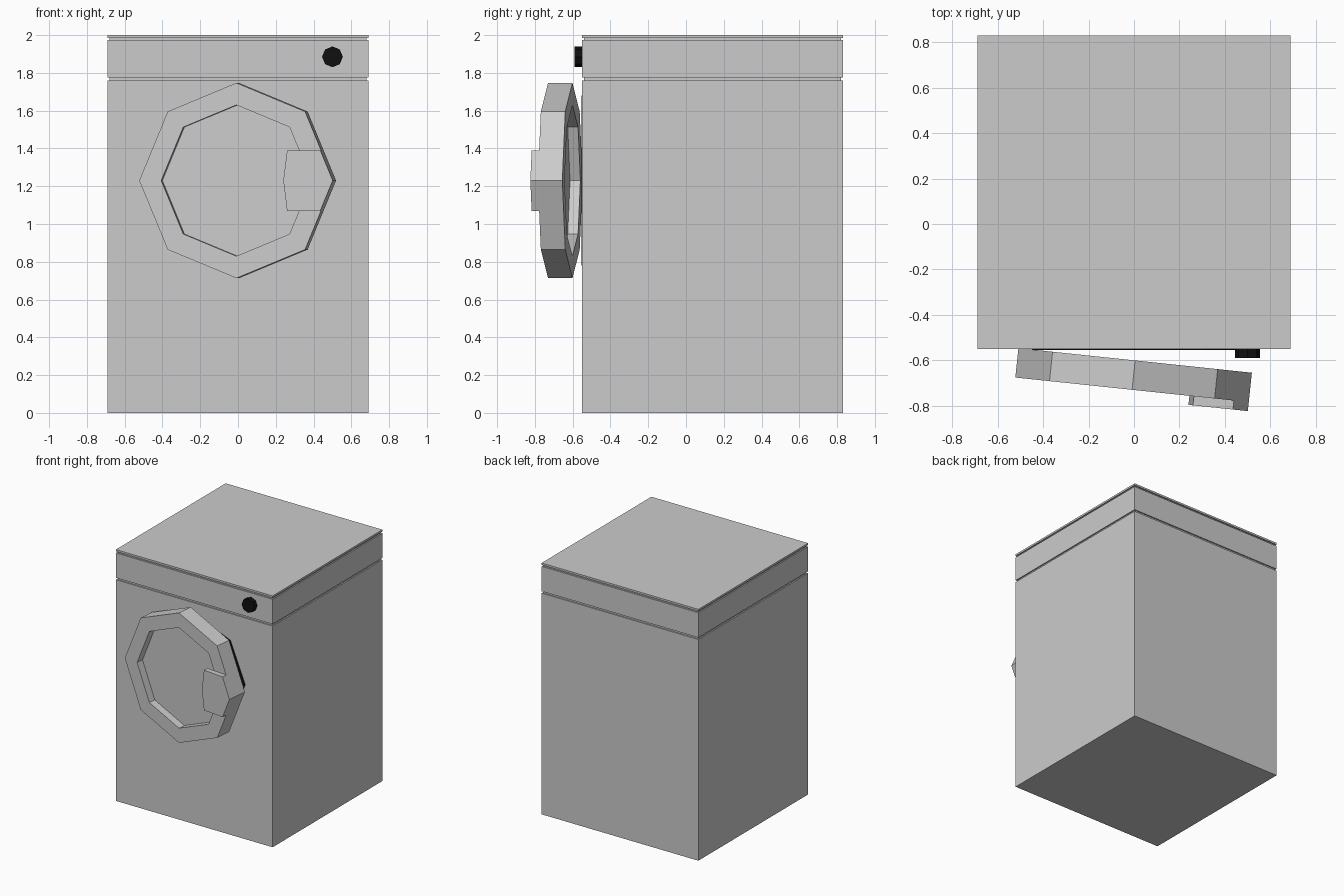
import bpy, bmesh
from math import cos, sin, pi, radians
from mathutils import Matrix

if "Cube" in bpy.data.objects:
    bpy.data.objects.remove(bpy.data.objects["Cube"])

BLACK = bpy.data.materials.new("black_plastic")
BLACK.diffuse_color = (0.005, 0.005, 0.005, 1)
BLACK.use_nodes = True
BLACK.node_tree.nodes["Principled BSDF"].inputs["Base Color"].default_value = BLACK.diffuse_color


def loft(name, loops, closed=False, mat=None, matrix=None):
    """Skin matching loops of points; cap the ends or close into a ring."""
    bm = bmesh.new()
    rings = [[bm.verts.new(p) for p in loop] for loop in loops]
    pairs = list(zip(rings, rings[1:]))
    if closed:
        pairs.append((rings[-1], rings[0]))
    else:
        bm.faces.new(rings[0])
        bm.faces.new(rings[-1])
    n = len(rings[0])
    for a, b in pairs:
        for i in range(n):
            j = (i + 1) % n
            bm.faces.new((a[i], a[j], b[j], b[i]))
    bmesh.ops.recalc_face_normals(bm, faces=bm.faces)
    me = bpy.data.meshes.new(name)
    bm.to_mesh(me)
    bm.free()
    ob = bpy.data.objects.new(name, me)
    bpy.context.collection.objects.link(ob)
    if mat:
        me.materials.append(mat)
    if matrix:
        ob.matrix_world = matrix
    return ob


def square(h, z, cy=0.14):
    return [(-h, cy - h, z), (h, cy - h, z), (h, cy + h, z), (-h, cy + h, z)]


def octagon(r, y):
    return [(r * cos(i * pi / 4), y, r * sin(i * pi / 4)) for i in range(8)]


# Cabinet with two shallow panel grooves
W, G = 0.69, 0.68
levels = [(W, 0)]
for z0, z1 in ((1.76, 1.775), (1.973, 1.985)):
    levels += [(W, z0), (G, z0), (G, z1), (W, z1)]
levels.append((W, 2))
loft("cabinet", [square(h, z) for h, z in levels])

# Control knob
loft("knob", [octagon(0.055, -0.55), octagon(0.055, -0.59)], mat=BLACK,
     matrix=Matrix.Translation((0.5, 0, 1.885)))

# Dark drum opening behind the door
loft("drum_opening", [octagon(0.45, -0.545), octagon(0.45, -0.554)], mat=BLACK,
     matrix=Matrix.Translation((0, 0, 1.23)))

# Door, standing slightly ajar
ajar = Matrix.Translation((0.005, -0.601, 1.23)) @ Matrix.Rotation(radians(-6), 4, 'Z')
R, r, T = 0.517, 0.40, 0.13
loft("door_rim", [octagon(R, 0), octagon(R, -T), octagon(r, -T), octagon(r, 0)],
     closed=True, matrix=ajar)
loft("door_window", [octagon(r, -0.055), octagon(r, -0.07)], matrix=ajar)

# Handle plate on the door's free edge
outline = [(R, 0), (0.451, 0.16), (0.274, 0.16), (0.254, 0), (0.274, -0.16), (0.451, -0.16)]
loft("door_handle", [[(x, y, z) for x, z in outline] for y in (-T, -0.17)], matrix=ajar)
